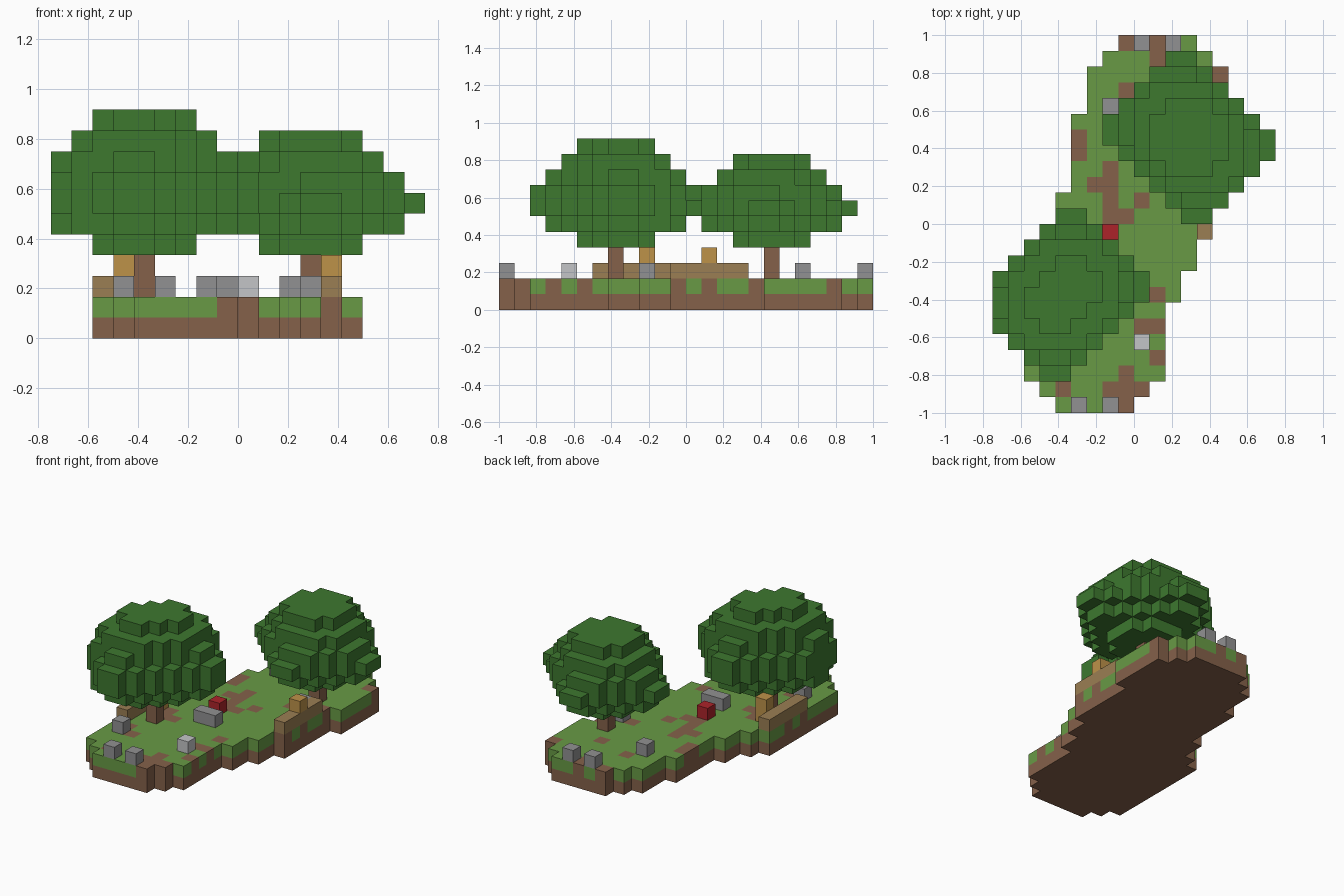
import bpy
import bmesh
import random
from mathutils import Vector

random.seed(4)
UNIT = 1 / 12                      # edge of one block
ORIGIN = Vector((-9, -12, 0))      # grid corner, in blocks

if "Cube" in bpy.data.objects:
    bpy.data.objects.remove(bpy.data.objects["Cube"], do_unlink=True)


def linear(value):
    c = value / 255
    return c / 12.92 if c <= 0.04045 else ((c + 0.055) / 1.055) ** 2.4


def material(name, red, green, blue):
    colour = (linear(red), linear(green), linear(blue), 1)
    mat = bpy.data.materials.new(name)
    mat.use_nodes = True
    mat.diffuse_color = colour
    shader = mat.node_tree.nodes["Principled BSDF"]
    shader.inputs["Base Color"].default_value = colour
    shader.inputs["Roughness"].default_value = 0.9
    return mat


GRASS = material("grass_green", 104, 154, 69)
SOIL = material("soil_brown", 133, 97, 74)
LEAF = material("leaf_green", 61, 120, 47)
TIMBER = material("timber_tan", 155, 126, 83)
GOLD = material("post_gold", 189, 146, 73)
GREY = material("stone_grey", 145, 145, 146)
PALE = material("stone_pale", 196, 197, 199)
RED = material("block_red", 172, 36, 42)


def side_quad(cell, direction):
    """Corners of one block side, wound to face outward."""
    normal = Vector(direction)
    u = Vector((direction[1], direction[2], direction[0]))
    v = normal.cross(u)
    middle = Vector(cell) + Vector((0.5, 0.5, 0.5)) + normal / 2
    return [middle + (u * a + v * b) / 2
            for a, b in ((-1, -1), (1, -1), (1, 1), (-1, 1))]


DIRECTIONS = [(1, 0, 0), (-1, 0, 0), (0, 1, 0),
              (0, -1, 0), (0, 0, 1), (0, 0, -1)]


def blocks(name, cells, mats, rule=None):
    """Outer skin of a set of blocks; rule picks the material of a block."""
    cells = set(cells)
    bm = bmesh.new()
    for cell in sorted(cells):
        for direction in DIRECTIONS:
            if tuple(c + d for c, d in zip(cell, direction)) in cells:
                continue
            corners = [(p + ORIGIN) * UNIT for p in side_quad(cell, direction)]
            face = bm.faces.new([bm.verts.new(p) for p in corners])
            face.material_index = rule(cell) if rule else 0
    bmesh.ops.remove_doubles(bm, verts=bm.verts, dist=UNIT / 100)
    mesh = bpy.data.meshes.new(name)
    bm.to_mesh(mesh)
    bm.free()
    for mat in mats:
        mesh.materials.append(mat)
    obj = bpy.data.objects.new(name, mesh)
    bpy.context.collection.objects.link(obj)
    return obj


# Island: first and last column of each row, front to back
starts = [4, 3, 2, 2, 2, 2, 2, 2, 2, 2, 2, 3,
          4, 4, 5, 5, 5, 5, 5, 6, 6, 6, 7, 8]
ends = [9, 10, 11, 11, 11, 11, 11, 12, 12, 13, 13, 14,
        14, 14, 14, 14, 14, 15, 15, 15, 15, 15, 14, 13]
island = [(x, y, z) for y, (a, b) in enumerate(zip(starts, ends))
          for x in range(a, b) for z in (0, 1)]

# Bare soil patches in the turf, as row: columns
bare = {0: [8], 1: [4, 7, 8, 9], 2: [8], 3: [10], 5: [9, 10], 7: [10],
        11: [7, 13], 12: [7, 8], 13: [7, 9, 13], 14: [6, 7], 15: [7],
        16: [5, 13], 17: [5], 20: [8], 21: [14], 22: [10], 23: [8, 10]}
patches = {(x, y) for y, columns in bare.items() for x in columns}

# Trees: trunk cell, skew of the crown in plan, disc radii upward
TREES = {
    "front_tree": ((4, 7), -0.6, [2.6, 4.3, 5, 5, 4.3, 3.6, 2.6]),
    "back_tree": ((12, 17), 0.5, [2.6, 4, 5, 4.5, 3.6, 2.6]),
}
CROWN_BASE = 4

# Scattered bare spots in the shade of the trees
for (cx, cy), skew, radii in TREES.values():
    for x in range(cx - 3, cx + 2):
        for y in range(cy - 3, cy + 4):
            if abs(x - cx) + abs(y - cy) < 4 and random.random() < 0.25:
                patches.add((x, y))


def turf(cell):
    return 1 if cell[2] == 0 or cell[:2] in patches else 0


def in_disc(dx, dy, radius, skew):
    """Slightly diamond-shaped disc, stretched along one diagonal."""
    spread = abs(dx) ** 1.8 + abs(dy) ** 1.8
    limit = radius ** 1.8
    return spread < limit + 1.05 and spread + skew * dx * dy < limit + 0.02


blocks("island_ground", island, [GRASS, SOIL], turf)

# A square trunk and a rounded crown built up in discs
for name, ((cx, cy), skew, radii) in TREES.items():
    blocks(name + "_trunk", [(cx, cy, z) for z in range(2, CROWN_BASE)], [SOIL])
    reach = range(-5, 6)
    crown = [(cx + dx, cy + dy, CROWN_BASE + level)
             for level, radius in enumerate(radii)
             for dx in reach for dy in reach
             if cx + dx >= 0 and in_disc(dx, dy, radius, skew)]
    blocks(name + "_crown", crown, [LEAF])

# Low timber walls along both edges, each with a post
blocks("right_wall", [(13, y, 2) for y in range(11, 16)], [TIMBER])
blocks("left_wall", [(2, y, 2) for y in range(6, 11)], [TIMBER])
blocks("right_wall_post", [(13, 13, 3)], [GOLD])
blocks("left_wall_post", [(3, 9, 2), (3, 9, 3)], [GOLD])

# Loose stones, a long stone and a red block
stones = [(5, 0), (7, 0), (3, 4), (12, 15), (7, 19), (9, 23), (11, 23)]
for number, (x, y) in enumerate(stones, 1):
    blocks(f"stone_{number}", [(x, y, 2)], [GREY])
blocks("long_stone", [(7, 9, 2), (8, 9, 2)], [GREY])
blocks("pale_stone", [(9, 4, 2)], [PALE])
blocks("red_block", [(7, 11, 2)], [RED])
